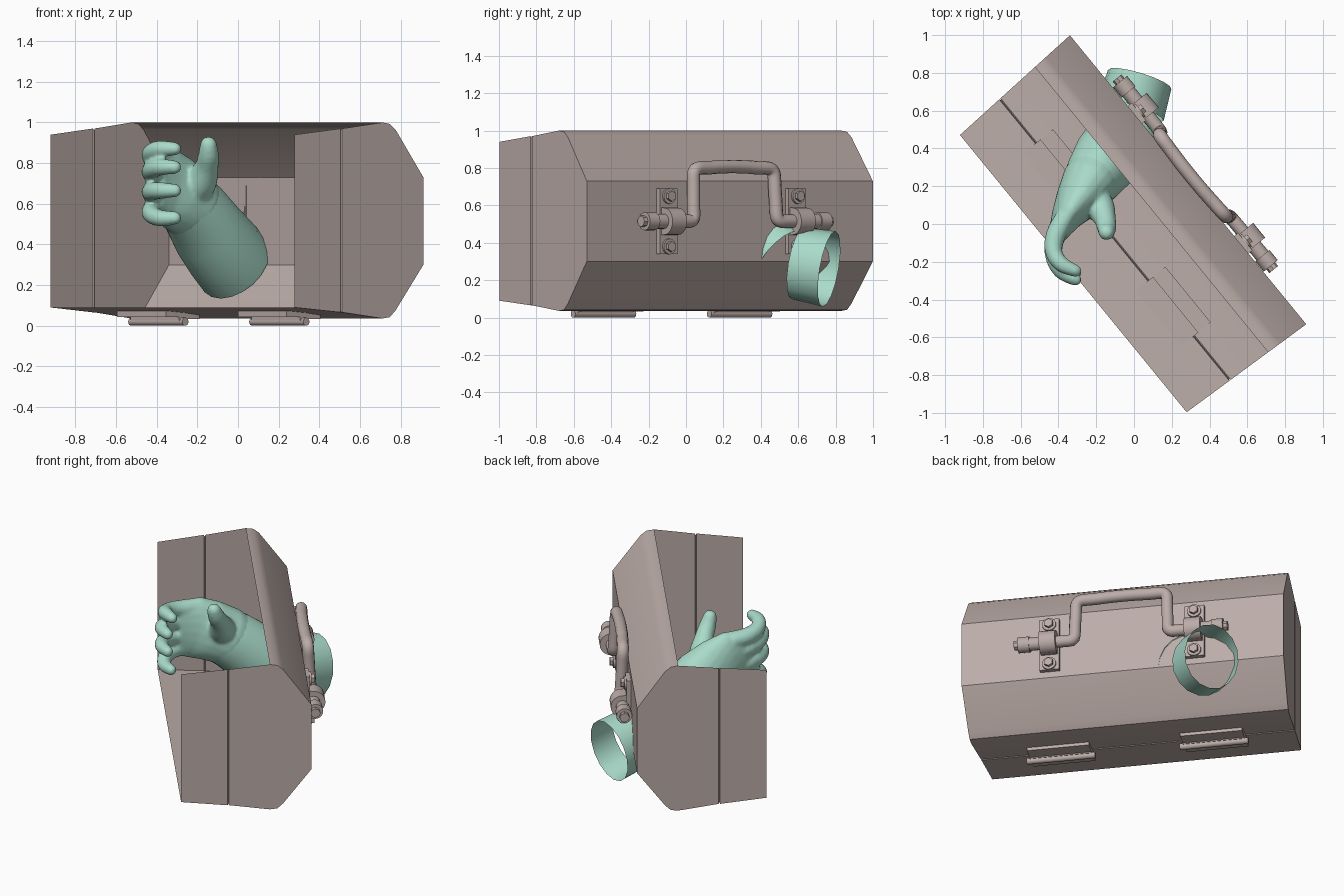
import bpy, bmesh, math
from mathutils import Vector, Matrix

if "Cube" in bpy.data.objects:
    bpy.data.objects.remove(bpy.data.objects["Cube"])

TURN = Matrix.Rotation(math.atan2(-0.774, 0.633), 4, 'Z')   # box frame: u long, v depth, z up


def material(name, col):
    m = bpy.data.materials.new(name)
    m.diffuse_color = (*col, 1)
    m.use_nodes = True
    m.node_tree.nodes["Principled BSDF"].inputs["Base Color"].default_value = m.diffuse_color
    return m


TAN = material("warm_grey", (0.50, 0.415, 0.39))
MINT = material("mint_green", (0.40, 0.71, 0.59))


def finish(name, bm, mat, world=Matrix.Identity(4), angle=30, smooth=True):
    me = bpy.data.meshes.new(name)
    bm.to_mesh(me)
    bm.free()
    ob = bpy.data.objects.new(name, me)
    bpy.context.collection.objects.link(ob)
    me.materials.append(mat)
    ob.matrix_world = world
    if smooth:
        bpy.ops.object.select_all(action='DESELECT')
        ob.select_set(True)
        bpy.context.view_layer.objects.active = ob
        bpy.ops.object.shade_smooth_by_angle(angle=math.radians(angle))
    return ob


def add_box(bm, c, size):
    bmesh.ops.create_cube(bm, size=1, matrix=Matrix.Translation(c) @ Matrix.Diagonal((*size, 1)))


def add_cyl(bm, c, axis, r, length, seg=20):
    rot = Vector((0, 0, 1)).rotation_difference(Vector(axis)).to_matrix().to_4x4()
    bmesh.ops.create_cone(bm, cap_ends=True, segments=seg, radius1=r, radius2=r,
                          depth=length, matrix=Matrix.Translation(c) @ rot)


def loft(bm, rings, seg=20, cap=True):
    """rings: (x, y, z, half width, half height), each square to the path"""
    pts = [Vector(r[:3]) for r in rings]
    loops = []
    for i, r in enumerate(rings):
        t = (pts[min(i + 1, len(pts) - 1)] - pts[max(i - 1, 0)]).normalized()
        ref = Vector((0, 1, 0)) if abs(t.z) > 0.9 else Vector((0, 0, 1))
        a = t.cross(ref).normalized()
        b = a.cross(t)
        loops.append([bm.verts.new(pts[i] + a * r[3] * math.cos(k * math.tau / seg)
                                   + b * r[4] * math.sin(k * math.tau / seg)) for k in range(seg)])
    for p, q in zip(loops, loops[1:]):
        for k in range(seg):
            bm.faces.new((p[k], p[(k + 1) % seg], q[(k + 1) % seg], q[k]))
    if cap:
        bm.faces.new(loops[0][::-1])
        bm.faces.new(loops[-1])


def limb(bm, path):
    """rounded tapered tube through (x, y, z, radius) points"""
    dense = []
    n = len(path)
    for i in range(n - 1):
        p = [Vector(path[min(max(i + d, 0), n - 1)]) for d in (-1, 0, 1, 2)]
        for s in range(5):
            t = s / 5
            dense.append(0.5 * (2 * p[1] + (p[2] - p[0]) * t + (2 * p[0] - 5 * p[1] + 4 * p[2] - p[3]) * t * t
                                + (3 * p[1] - p[0] - 3 * p[2] + p[3]) * t ** 3))
    dense.append(Vector(path[-1]))
    loft(bm, [(*p[:3], p[3], p[3]) for p in dense], 14)
    bmesh.ops.create_icosphere(bm, subdivisions=2, radius=path[-1][3],
                               matrix=Matrix.Translation(path[-1][:3]))


# Toolbox shell: one-sided sheet, front and upper panel open, groove at the lid seam
prof = [(-.415, .09), (-.135, .066), (-.13, .074), (-.125, .066), (.12, .036), (.165, .042),
        (.20, .075), (.37, .30), (.37, .73), (.20, .965), (.165, .993), (.12, 1.0),
        (-.125, .97), (-.13, .962), (-.135, .97), (-.415, .94)]
bm = bmesh.new()
ends = []
for s in (-1, 1):
    ends.append([bm.verts.new((s * (0.948 + (v + .415) * 0.051 - (.008 if v == -.13 else 0)), v, z))
                 for v, z in prof])
for i in range(11):
    bm.faces.new((ends[0][i], ends[1][i], ends[1][i + 1], ends[0][i + 1]))
for e in ends:
    for i in range(7):
        bm.faces.new((e[i], e[i + 1], e[14 - i], e[15 - i]))
bmesh.ops.recalc_face_normals(bm, faces=bm.faces)
finish("toolbox_shell", bm, TAN, TURN, 35)

# Hinges under the box
for side, s in (("left", -1), ("right", 1)):
    bm = bmesh.new()
    add_box(bm, (s * .47, -.06, .047), (.38, .09, .03))
    add_box(bm, (s * .47, -.185, .058), (.38, .09, .03))
    add_cyl(bm, (s * .47, -.122, .02), (1, 0, 0), .02, .42, 14)
    add_box(bm, (s * .47, -.122, .05), (.38, .045, .05))
    finish(side + "_hinge", bm, TAN, TURN)

    # Handle bracket: plate, clamp, hex bolts and pivot pin
    bm = bmesh.new()
    add_box(bm, (s * .445, .382, .515), (.12, .03, .35))
    add_cyl(bm, (s * .445, .42, .515), (1, 0, 0), .072, .10, 24)
    add_box(bm, (s * .445, .39, .515), (.10, .05, .145))
    for z in (.65, .38):
        add_cyl(bm, (s * .445, .402, z), (0, 1, 0), .042, .014, 20)
        add_cyl(bm, (s * .445, .415, z), (0, 1, 0), .028, .026, 6)
    add_cyl(bm, (s * .51, .42, .515), (1, 0, 0), .04, .22, 20)
    add_cyl(bm, (s * .595, .42, .515), (1, 0, 0), .048, .07, 20)
    add_cyl(bm, (s * .635, .42, .515), (1, 0, 0), .03, .04, 8)
    finish(side + "_handle_bracket", bm, TAN, TURN)

# Carrying handle
half = [(.46, .42, .515), (.36, .42, .515), (.285, .418, .515), (.285, .412, .60),
        (.28, .407, .70), (.28, .402, .80), (.17, .397, .80), (.08, .393, .808)]
path = half + [(-u, v, z) for u, v, z in reversed(half)]
cu = bpy.data.curves.new("carrying_handle", 'CURVE')
cu.dimensions = '3D'
cu.bevel_depth = .036
cu.bevel_resolution = 4
sp = cu.splines.new('NURBS')
sp.points.add(len(path) - 1)
for p, co in zip(sp.points, path):
    p.co = (*co, 1)
sp.use_endpoint_u = True
sp.order_u = 3
sp.resolution_u = 6
handle = bpy.data.objects.new("carrying_handle", cu)
bpy.context.collection.objects.link(handle)
cu.materials.append(TAN)
handle.matrix_world = TURN
bpy.ops.object.select_all(action='DESELECT')
handle.select_set(True)
bpy.context.view_layer.objects.active = handle
bpy.ops.object.convert(target='MESH')
bpy.ops.object.shade_smooth()

# Forearm: open tube ending at the back of the box
bm = bmesh.new()
loft(bm, [(-.015, .51, .30, .195, .205), (-.08, .42, .38, .19, .2), (-.15, .34, .47, .18, .19),
          (-.21, .25, .56, .16, .18), (-.26, .17, .62, .13, .17)], 20, cap=False)
finish("forearm", bm, MINT, angle=60)

# Loose cuff band behind the box
bm = bmesh.new()
loft(bm, [(-.02, .60, .29, .185, .195), (.03, .765, .26, .175, .205)], 16, cap=False)
finish("cuff", bm, MINT, angle=30)

# Hand: palm, thumb and four curled fingers fused into one skin
bm = bmesh.new()
loft(bm, [(-.18, .30, .52, .15, .165), (-.24, .21, .60, .15, .18), (-.30, .12, .655, .12, .19),
          (-.355, .04, .69, .085, .195), (-.39, -.03, .70, .06, .18), (-.405, -.07, .70, .045, .16)])
# knuckle z, tip z, reach
for kz, tz, reach in ((.83, .87, .80), (.75, .78, 1.0), (.655, .665, 1.0), (.57, .53, .85)):
    limb(bm, [(-.36, .04, kz - .01, .055), (-.415, -.06, kz, .053),
              (-.425, -.06 - .11 * reach, (kz + tz) / 2, .046),
              (-.385, -.06 - .19 * reach, tz, .042), (-.31, -.06 - .235 * reach, tz, .034)])
limb(bm, [(-.27, .17, .65, .10), (-.19, .10, .70, .085), (-.155, .03, .78, .06),
          (-.145, -.02, .84, .052), (-.145, -.045, .89, .043)])
bmesh.ops.recalc_face_normals(bm, faces=bm.faces)
hand = finish("hand", bm, MINT, smooth=False)
rm = hand.modifiers.new("fuse", 'REMESH')
rm.mode = 'VOXEL'
rm.voxel_size = .011
rm.use_smooth_shade = True
sm = hand.modifiers.new("soften", 'SMOOTH')
sm.factor = .5
sm.iterations = 6
